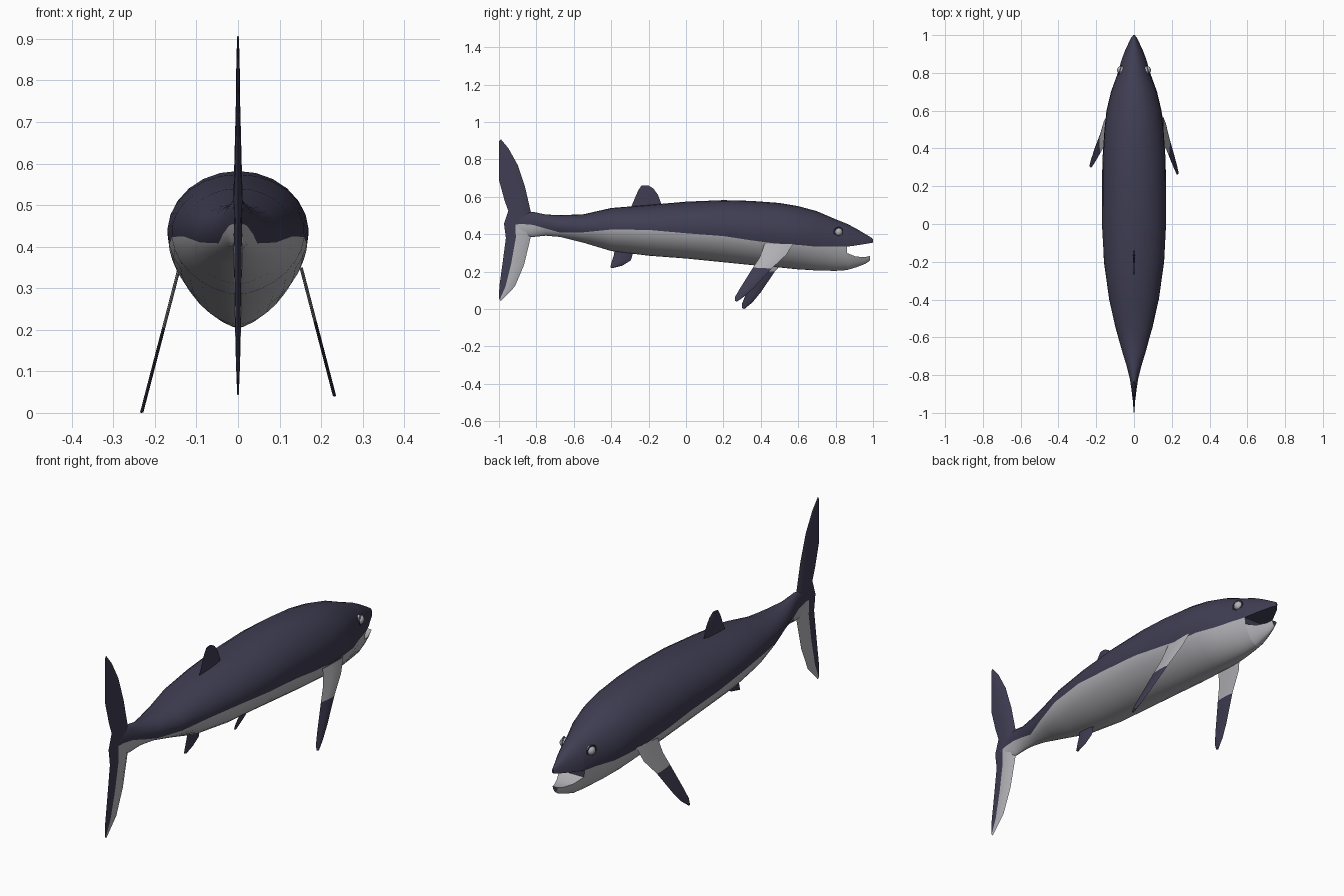
import bpy, bmesh, math

cube = bpy.data.objects.get("Cube")
if cube:
    bpy.data.objects.remove(cube, do_unlink=True)


def material(name, rgb):
    mat = bpy.data.materials.new(name)
    mat.use_nodes = True
    mat.diffuse_color = (*rgb, 1)
    mat.node_tree.nodes["Principled BSDF"].inputs["Base Color"].default_value = (*rgb, 1)
    return mat


DARK, LIGHT = 0, 1
slate = material("slate blue back", (0.05, 0.047, 0.085))
pale = material("pale grey belly", (0.45, 0.45, 0.48))


def loft(name, rings, colour_rule, angle=50):
    """Skin closed rings, cap both ends; colour_rule(ring, segment) gives the slot."""
    bm = bmesh.new()
    loops = [[bm.verts.new(p) for p in ring] for ring in rings]
    count = len(loops[0])
    for r, (a, b) in enumerate(zip(loops, loops[1:])):
        for i in range(count):
            j = (i + 1) % count
            face = bm.faces.new((a[i], a[j], b[j], b[i]))
            face.material_index = colour_rule(r, i)
    bm.faces.new(loops[0])
    bm.faces.new(loops[-1])
    bmesh.ops.remove_doubles(bm, verts=bm.verts, dist=0.0001)
    bmesh.ops.recalc_face_normals(bm, faces=bm.faces)
    mesh = bpy.data.meshes.new(name)
    bm.to_mesh(mesh)
    bm.free()
    mesh.materials.append(slate)
    mesh.materials.append(pale)
    obj = bpy.data.objects.new(name, mesh)
    bpy.context.collection.objects.link(obj)
    finish(obj, angle)
    return obj


def finish(obj, angle):
    bpy.ops.object.select_all(action="DESELECT")
    obj.select_set(True)
    bpy.context.view_layer.objects.active = obj
    bpy.ops.object.shade_smooth_by_angle(angle=math.radians(angle))


# Body stations: y, top, bottom, half width, height of the colour line
STATIONS = [
    (-.93, .49, .42, .007, .45),
    (-.88, .51, .395, .013, .455),
    (-.82, .52, .385, .022, .45),
    (-.75, .505, .392, .04, .43),
    (-.67, .502, .385, .064, .408),
    (-.55, .506, .355, .098, .41),
    (-.4, .54, .31, .132, .425),
    (-.2, .556, .285, .16, .423),
    (0, .574, .27, .17, .405),
    (.2, .582, .25, .17, .39),
    (.35, .578, .235, .167, .367),
    (.5, .567, .222, .157, .347),
    (.6, .55, .212, .146, .343),
    (.7, .523, .206, .122, .333),
    (.8, .48, .204, .086, .335),
    (.86, .456, .208, .069, .333),
    (.91, .43, .223, .051, .34),
    (.96, .4, .242, .029, .348),
    (.985, .385, .26, .018, .352),
    (1, .374, .35, .004, .355),
]
N = 7


def section(station, low=-1, high=2):
    """Oval cross-section with a vertex on the colour line, trimmed to low..high."""
    y, top, bottom, width, line = station
    mid = bottom + 0.55 * (top - bottom)

    def half_width(z):
        u = (z - mid) / ((top - mid) if z > mid else (mid - bottom))
        return width * max(0, 1 - u * u) ** (0.5 if z > mid else 0.6)

    quarter = [math.pi / 2 * k / N for k in range(N + 1)]
    levels = [bottom + (line - bottom) * (1 - math.cos(a)) for a in quarter]
    levels += [line + (top - line) * math.sin(a) for a in quarter[1:]]
    side = []
    for z in levels:
        trimmed = min(max(z, low), high)
        x = half_width(z)
        if trimmed != z:
            x = min(x, half_width(trimmed))
        side.append((x, trimmed))
    side[0], side[-1] = (0, side[0][1]), (0, side[-1][1])
    return [(x, y, z) for x, z in side] + [(-x, y, z) for x, z in side[-2:0:-1]]


def belly_rule(ring, segment):
    level = min(segment, 4 * N - 1 - segment)
    return LIGHT if level < N else DARK


# Body, then the two jaws that continue its last ring
trunk = [s for s in STATIONS if s[0] <= .86]
snout = [s for s in STATIONS if s[0] >= .86]
loft("body", [section(s) for s in trunk], belly_rule)
loft("upper_jaw", [section(s, low=s[4]) for s in snout], lambda r, i: DARK)
loft("lower_jaw", [section(s, high=h) for s, h in zip(snout, (.3, .28, .278, .284))],
     lambda r, i: LIGHT)


# Fins: each station is lead y, lead z, trail y, trail z
def fin(name, stations, thickness, colour_rule, x_at=lambda z: 0):
    chord = [(0, 0), (.2, 1), (.6, .8), (1, 0), (.6, -.8), (.2, -1)]
    rings = []
    for k, (ly, lz, ty, tz) in enumerate(stations):
        t = thickness[k] if isinstance(thickness, list) else thickness
        ring = []
        for f, s in chord:
            z = lz + (tz - lz) * f
            ring.append((x_at(z) + s * t, ly + (ty - ly) * f, z))
        rings.append(ring)
    return loft(name, rings, colour_rule, 40)


# Tail fin, pale along the leading half of the lower lobe
tail = [
    (-.99, .908, -1, .895),
    (-.95, .86, -1, .8),
    (-.9, .77, -1, .69),
    (-.86, .65, -.97, .58),
    (-.83, .52, -.95, .525),
    (-.82, .45, -.973, .455),
    (-.83, .385, -.963, .38),
    (-.866, .235, -.98, .25),
    (-.915, .12, -.998, .12),
    (-.99, .042, -1, .055),
]
tail_thickness = [.002, .004, .005, .008, .011, .012, .011, .008, .005, .002]
fin("tail_fin", tail, tail_thickness,
    lambda r, i: LIGHT if r >= 5 and i in (0, 1, 4, 5) else DARK)

# Dorsal fin
fin("dorsal_fin", [
    (-.12, .53, -.3, .53),
    (-.15, .61, -.27, .6),
    (-.175, .645, -.255, .635),
    (-.2, .66, -.238, .66),
], .004, lambda r, i: DARK)

# Small fin under the rear belly
fin("belly_fin", [
    (-.28, .31, -.38, .33),
    (-.295, .26, -.385, .29),
    (-.34, .232, -.398, .25),
    (-.395, .218, -.405, .222),
], .005, lambda r, i: DARK)

# Pectoral fins, pale at the root and dark toward the tip
PECTORAL = [
    (.575, .35, .42, .35),
    (.545, .28, .405, .27),
    (.475, .2, .375, .205),
    (.4, .09, .322, .085),
    (.355, .035, .3, .03),
    (.312, 0, .3, .005),
]


def pectoral(name, side, back, lift):
    swept = []
    for ly, lz, ty, tz in PECTORAL:
        reach = 1 - tz / .35
        swept.append((ly - back * reach, lz + lift * reach, ty - back * reach, tz + lift * reach))
    fin(name, swept, .004, lambda r, i: LIGHT if r < 2 else DARK,
        lambda z: side * (.232 + .27 * lift - .26 * z))


pectoral("left_pectoral_fin", 1, .04, .04)
pectoral("right_pectoral_fin", -1, 0, 0)

# Eyes with dark rims
for side, label in ((1, "left"), (-1, "right")):
    spot = (side * .068, .815, .412)
    bpy.ops.mesh.primitive_uv_sphere_add(segments=16, ring_count=10, radius=.022, location=spot)
    eye = bpy.context.object
    eye.name = label + "_eye"
    eye.data.materials.append(pale)
    finish(eye, 60)
    bpy.ops.mesh.primitive_torus_add(
        major_segments=16, minor_segments=6, major_radius=.023, minor_radius=.004,
        location=(side * .074, .815, .412), rotation=(0, math.pi / 2, side * .35))
    rim = bpy.context.object
    rim.name = label + "_eye_rim"
    rim.data.materials.append(slate)
    finish(rim, 60)
